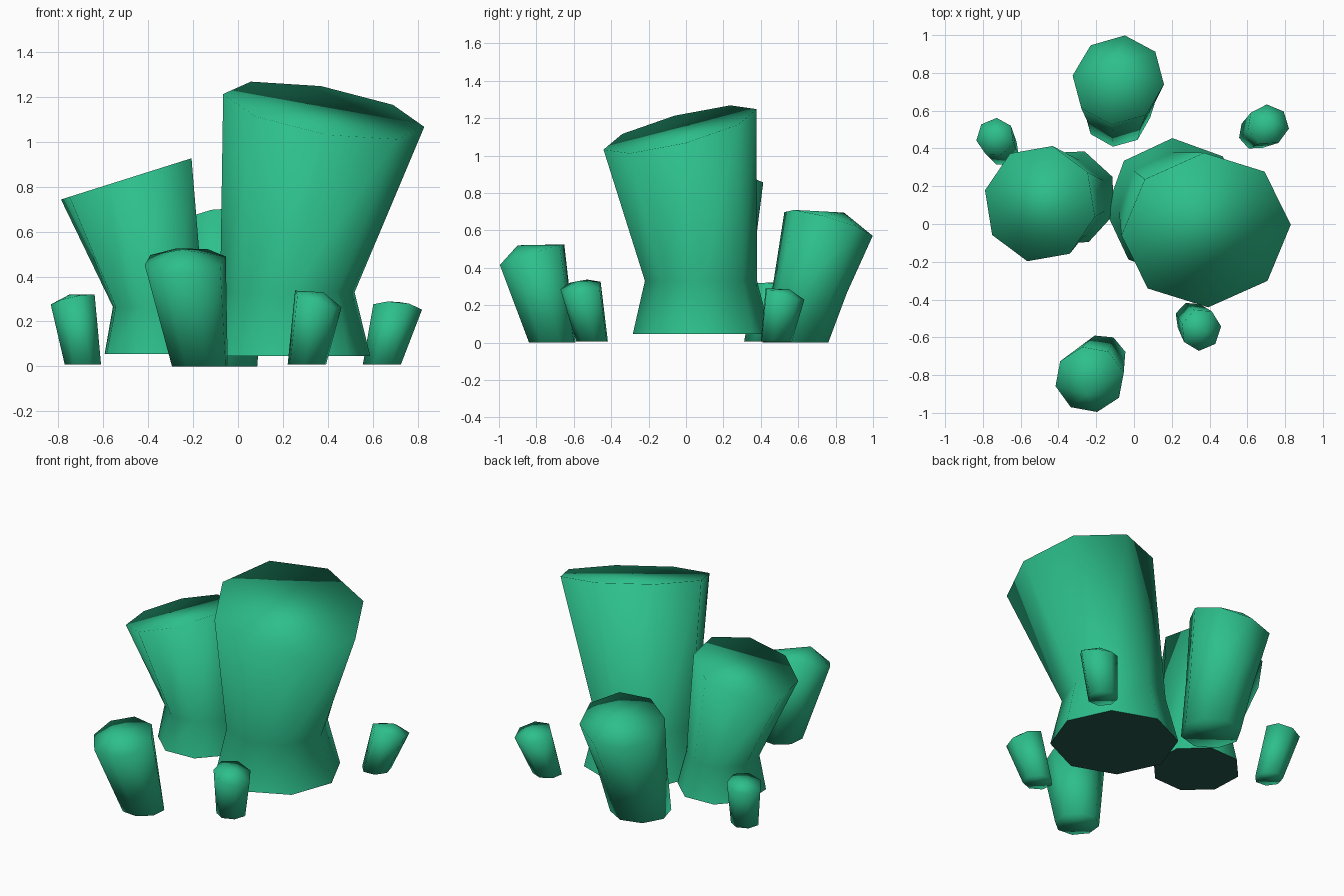
import bpy, bmesh, math

if "Cube" in bpy.data.objects:
    bpy.data.objects.remove(bpy.data.objects["Cube"])

green = bpy.data.materials.new("jade green")
green.diffuse_color = (0.026, 0.52, 0.262, 1)
green.use_nodes = True
green.node_tree.nodes["Principled BSDF"].inputs["Base Color"].default_value = green.diffuse_color
dark = bpy.data.materials.new("dark green")
dark.diffuse_color = (0.02, 0.10, 0.075, 1)
dark.use_nodes = True
dark.node_tree.nodes["Principled BSDF"].inputs["Base Color"].default_value = dark.diffuse_color


def ring(bm, center, radius, rot, sides, slope=(0, 0), squash=1.0):
    """Polygon lying in a plane with the given x and y slope."""
    cx, cy, cz = center
    gx, gy = slope
    g2 = gx * gx + gy * gy
    shrink = (1 - 1 / math.sqrt(1 + g2)) / g2 if g2 else 0
    verts = []
    for i in range(sides):
        a = math.radians(rot) + 2 * math.pi * i / sides
        x, y = radius * math.cos(a), radius * math.sin(a) * squash
        d = x * gx + y * gy
        x, y = x - shrink * d * gx, y - shrink * d * gy
        verts.append(bm.verts.new((cx + x, cy + y, cz + x * gx + y * gy)))
    return verts


def stalk(name, sides, rings, apex=None, dark_base=False):
    """Loft rings upwards; cap is flat, or a fan to an apex."""
    bm = bmesh.new()
    loops = [ring(bm, r[0], r[1], r[2], sides, *r[3:]) for r in rings]
    for lo, hi in zip(loops, loops[1:]):
        for i in range(sides):
            j = (i + 1) % sides
            bm.faces.new((lo[i], lo[j], hi[j], hi[i]))
    bottom = bm.faces.new(loops[0][::-1])
    top = loops[-1]
    if apex:
        tip = bm.verts.new(apex)
        for i in range(sides):
            bm.faces.new((top[i], top[(i + 1) % sides], tip))
    else:
        bm.faces.new(top)
    for f in bm.faces:
        f.smooth = True
    if dark_base:
        bottom.material_index = 1
        for e in bottom.edges:
            e.smooth = False
    mesh = bpy.data.meshes.new(name)
    bm.to_mesh(mesh)
    bm.free()
    mesh.materials.append(green)
    if dark_base:
        mesh.materials.append(dark)
    bpy.context.collection.objects.link(bpy.data.objects.new(name, mesh))


flat = (0, 0)

# Two large waisted stalks with dark undersides and slanted flat tops
stalk("large_stalk", 8, [
    ((0.22, 0.085, 0.045), 0.37, 2.6, flat),
    ((0.22, 0.08, 0.33), 0.30, 2.6, flat),
    ((0.382, -0.032, 1.14), 0.455, 2.6, (-0.18, 0.26), 0.93)], dark_base=True)
stalk("left_stalk", 8, [
    ((-0.35, 0.14, 0.055), 0.26, 25, flat),
    ((-0.355, 0.135, 0.265), 0.213, 27, flat),
    ((-0.498, 0.108, 0.835), 0.313, 32, (0.316, 0.0))], dark_base=True)

# Medium stalks leaning outwards at back and front
stalk("back_stalk", 8, [
    ((-0.09, 0.585, 0), 0.177, -7, flat),
    ((-0.088, 0.663, 0.29), 0.20, -7, (0.07, -0.14)),
    ((-0.083, 0.762, 0.634), 0.247, -7, (0.15, -0.29))],
    apex=(-0.11, 0.845, 0.695))
stalk("front_stalk", 8, [
    ((-0.17, -0.715, 0), 0.13, 17, flat),
    ((-0.235, -0.823, 0.47), 0.185, 12, (0.04, 0.33))],
    apex=(-0.25, -0.9, 0.52))

# Small stalks around the edge: base, rim, slope, tip, base/rim radius, turn
small = [
    ("small_left_stalk", (-0.69, 0.388, 0.007), (-0.735, 0.46, 0.295),
     (0.22, -0.15), (-0.75, 0.48, 0.32), 0.083, 0.103, 35),
    ("small_front_stalk", (0.305, -0.5, 0.007), (0.355, -0.56, 0.297),
     (-0.35, 0.15), (0.38, -0.57, 0.33), 0.088, 0.113, 8),
    ("small_right_stalk", (0.64, 0.48, 0.007), (0.71, 0.525, 0.258),
     (-0.10, -0.27), (0.72, 0.55, 0.286), 0.087, 0.112, -10),
]
for name, base, rim, slope, tip, r0, r1, rot in small:
    stalk(name, 7, [(base, r0, rot, flat), (rim, r1, rot, slope)], apex=tip)
